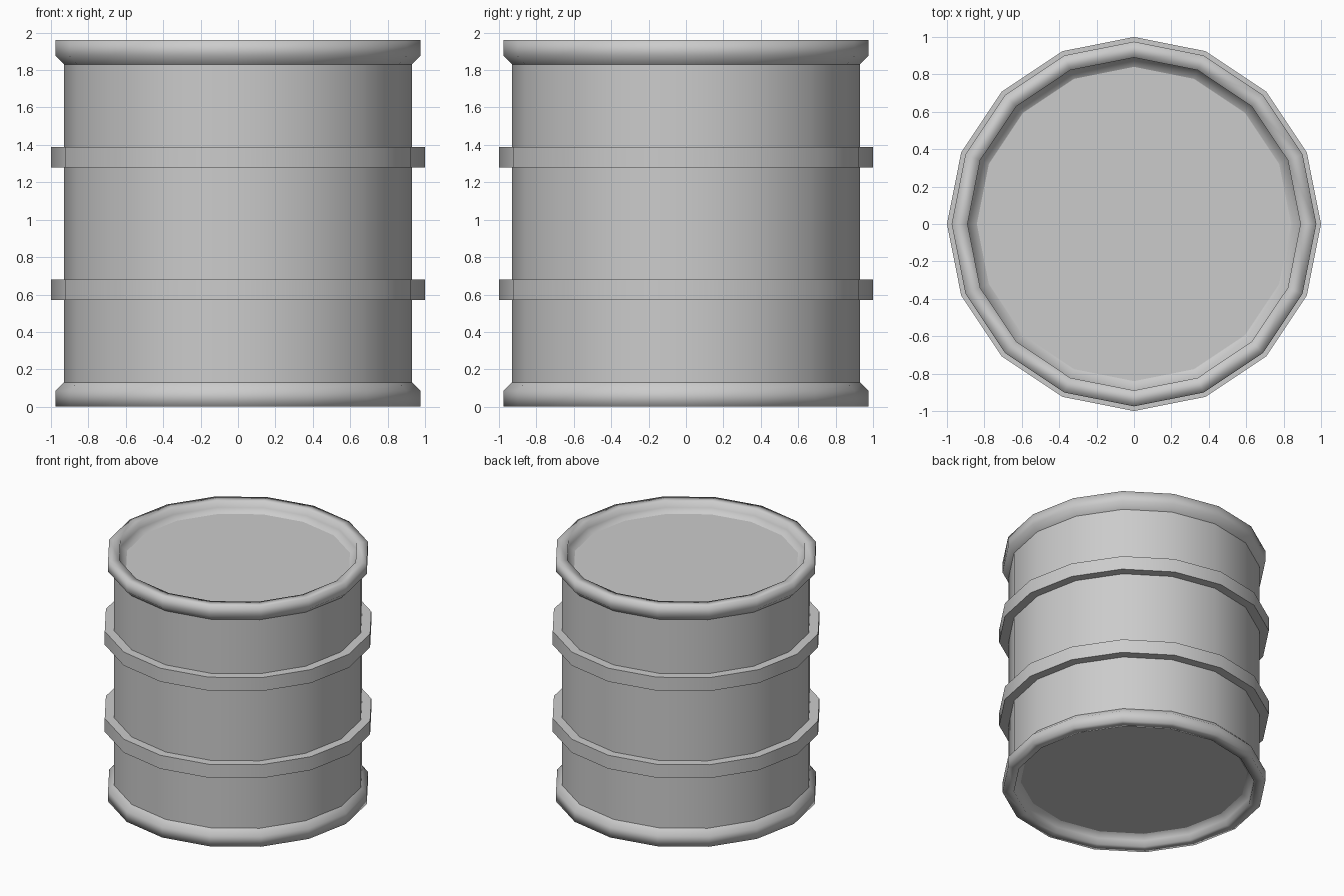
import bpy
import math

if "Cube" in bpy.data.objects:
    bpy.data.objects.remove(bpy.data.objects["Cube"], do_unlink=True)

SIDES = 16
HEIGHT = 1.96

# Single painted-metal colour
grey = bpy.data.materials.new("light_grey_metal")
grey.use_nodes = True
grey.diffuse_color = (0.6, 0.6, 0.6, 1)
grey.node_tree.nodes["Principled BSDF"].inputs["Base Color"].default_value = (0.6, 0.6, 0.6, 1)


def lathe(name, profile, angle=180, closed=False, cap=0):
    """Spin (radius, z) points, listed so that faces point outward going up the outside."""
    verts, faces = [], []
    for radius, z in profile:
        for i in range(SIDES):
            a = 2 * math.pi * i / SIDES
            verts.append((radius * math.cos(a), radius * math.sin(a), z))
    rows = len(profile)
    for r in range(rows if closed else rows - 1):
        low, high = r * SIDES, (r + 1) % rows * SIDES
        for i in range(SIDES):
            j = (i + 1) % SIDES
            faces.append((low + i, low + j, high + j, high + i))
    if cap:
        ring = list(range(SIDES))
        faces.append(ring if cap > 0 else ring[::-1])
    mesh = bpy.data.meshes.new(name)
    mesh.from_pydata(verts, [], faces)
    mesh.materials.append(grey)
    obj = bpy.data.objects.new(name, mesh)
    bpy.context.collection.objects.link(obj)
    bpy.ops.object.select_all(action="DESELECT")
    obj.select_set(True)
    bpy.context.view_layer.objects.active = obj
    bpy.ops.object.shade_smooth_by_angle(angle=math.radians(angle))
    return obj


def flipped(profile):
    """Mirror a profile from the top of the drum to the bottom, keeping its winding."""
    return [(r, HEIGHT - z) for r, z in reversed(profile)]


# Drum wall
lathe("drum_wall", [(0.93, 0.11), (0.93, HEIGHT - 0.11)])

# Rolled rims with a flared outside and a dished inner lip
rim = [(0.93, 1.83), (0.975, 1.875), (0.975, 1.96), (0.89, 1.96), (0.89, 1.91), (0.84, 1.88)]
lathe("top_rim", rim)
lathe("bottom_rim", flipped(rim))

# Recessed end plates
lathe("top_lid", [(0.84, 1.88)], cap=1)
lathe("bottom_plate", [(0.84, HEIGHT - 1.88)], cap=-1)

# Square reinforcing hoops
hoop = [(0.92, 1.28), (1.0, 1.28), (1.0, 1.39), (0.92, 1.39)]
lathe("upper_hoop", hoop, angle=40, closed=True)
lathe("lower_hoop", flipped(hoop), angle=40, closed=True)
